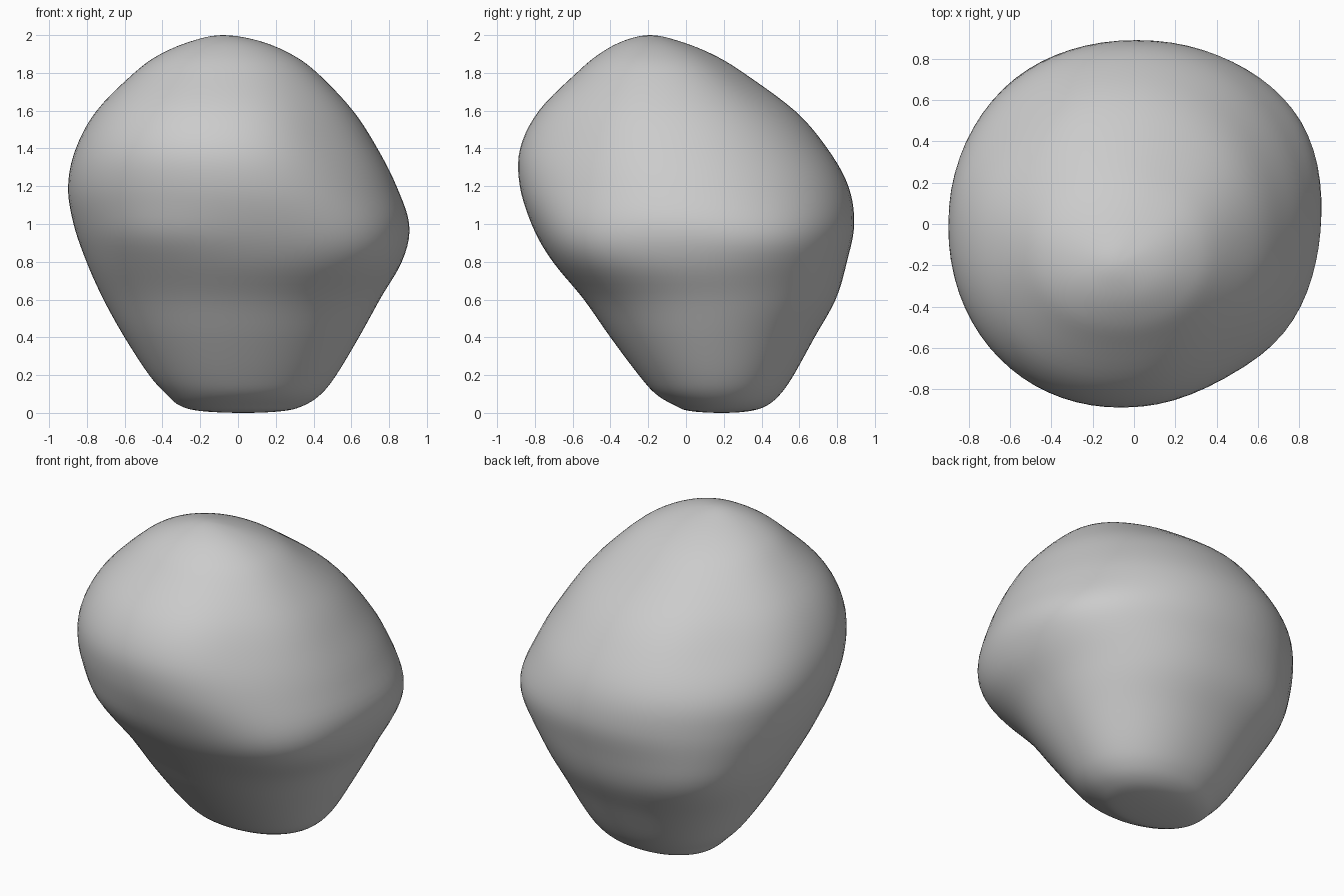
import bpy, bmesh, math

cube = bpy.data.objects.get("Cube")
if cube:
    bpy.data.objects.remove(cube, do_unlink=True)

SIDES, STEPS, POWER = 72, 5, 2.1

# Cross-sections: height, right edge, left edge, front edge, back edge
ROWS = [
    (0, .03, .03, .19, .19),
    (.01, -.2, .24, .02, .34),
    (.04, -.31, .35, -.06, .43),
    (.1, -.38, .44, -.16, .5),
    (.2, -.47, .52, -.25, .57),
    (.4, -.6, .64, -.4, .68),
    (.6, -.71, .75, -.54, .79),
    (.8, -.8, .86, -.7, .85),
    (1, -.87, .9, -.81, .89),
    (1.2, -.9, .84, -.88, .86),
    (1.4, -.86, .74, -.88, .75),
    (1.6, -.75, .61, -.78, .58),
    (1.8, -.55, .42, -.58, .31),
    (1.9, -.41, .28, -.46, .14),
    (1.97, -.24, .11, -.33, -.04),
    (2, -.08, -.08, -.19, -.19),
]

# Swellings and dents: compass angle, height, amount, height spread
LUMPS = [
    (-45, .85, .05, .2),
    (-45, 1.45, -.04, .3),
    (135, .7, .05, .25),
    (135, 1.5, -.04, .25),
    (30, .9, .03, .15),
    (60, 1.75, -.02, .2),
    (-120, .95, .03, .15),
]


def mirrored(row):
    """Section on the far side of a pole, so the surface closes roundly."""
    z, right, left, front, back = row
    return (z, left, right, back, front)


def blend(a, b, c, d, t):
    """Catmull-Rom curve between b and c."""
    return b + .5 * t * (c - a + t * (2*a - 5*b + 4*c - d + t * (3*(b - c) + d - a)))


def rounded(v):
    return math.copysign(abs(v) ** (2 / POWER), v)


def lump(angle, z):
    total = 0
    for degrees, height, amount, spread in LUMPS:
        turn = math.remainder(angle - math.radians(degrees), math.tau)
        total += amount * math.exp(-(turn / .45) ** 2 - ((z - height) / spread) ** 2)
    return total


def ring(bm, row):
    z, right, left, front, back = row
    verts = []
    for i in range(SIDES):
        a = math.tau * i / SIDES
        c, s, out = math.cos(a), math.sin(a), lump(a, z)
        x = (left + right) / 2 + (left - right) / 2 * rounded(c) + out * c
        y = (front + back) / 2 + (back - front) / 2 * rounded(s) + out * s
        verts.append(bm.verts.new((x, y, min(2, max(0, z)))))
    return verts


# Smooth boulder lofted through the sections
path = [mirrored(ROWS[1])] + ROWS + [mirrored(ROWS[-2])]
bm = bmesh.new()
rings = []
for k in range(len(ROWS) - 1):
    for s in range(STEPS):
        if k or s:
            row = [blend(*v, s / STEPS) for v in zip(*path[k:k + 4])]
            rings.append(ring(bm, row))

for lower, upper in zip(rings, rings[1:]):
    for i in range(SIDES):
        j = (i + 1) % SIDES
        bm.faces.new((lower[i], lower[j], upper[j], upper[i]))

# Close the base and the crown with fans
for loop, row in ((rings[0], ROWS[0]), (rings[-1], ROWS[-1])):
    pole = bm.verts.new((row[1], row[3], row[0]))
    for i in range(SIDES):
        bm.faces.new((loop[i], loop[(i + 1) % SIDES], pole))
bmesh.ops.recalc_face_normals(bm, faces=bm.faces)
for face in bm.faces:
    face.smooth = True

mesh = bpy.data.meshes.new("boulder")
bm.to_mesh(mesh)
bm.free()
boulder = bpy.data.objects.new("boulder", mesh)
bpy.context.collection.objects.link(boulder)

# Plain stone colour
stone = bpy.data.materials.new("stone grey")
stone.use_nodes = True
colour = (.6, .6, .6, 1)
stone.diffuse_color = colour
stone.node_tree.nodes["Principled BSDF"].inputs["Base Color"].default_value = colour
mesh.materials.append(stone)
